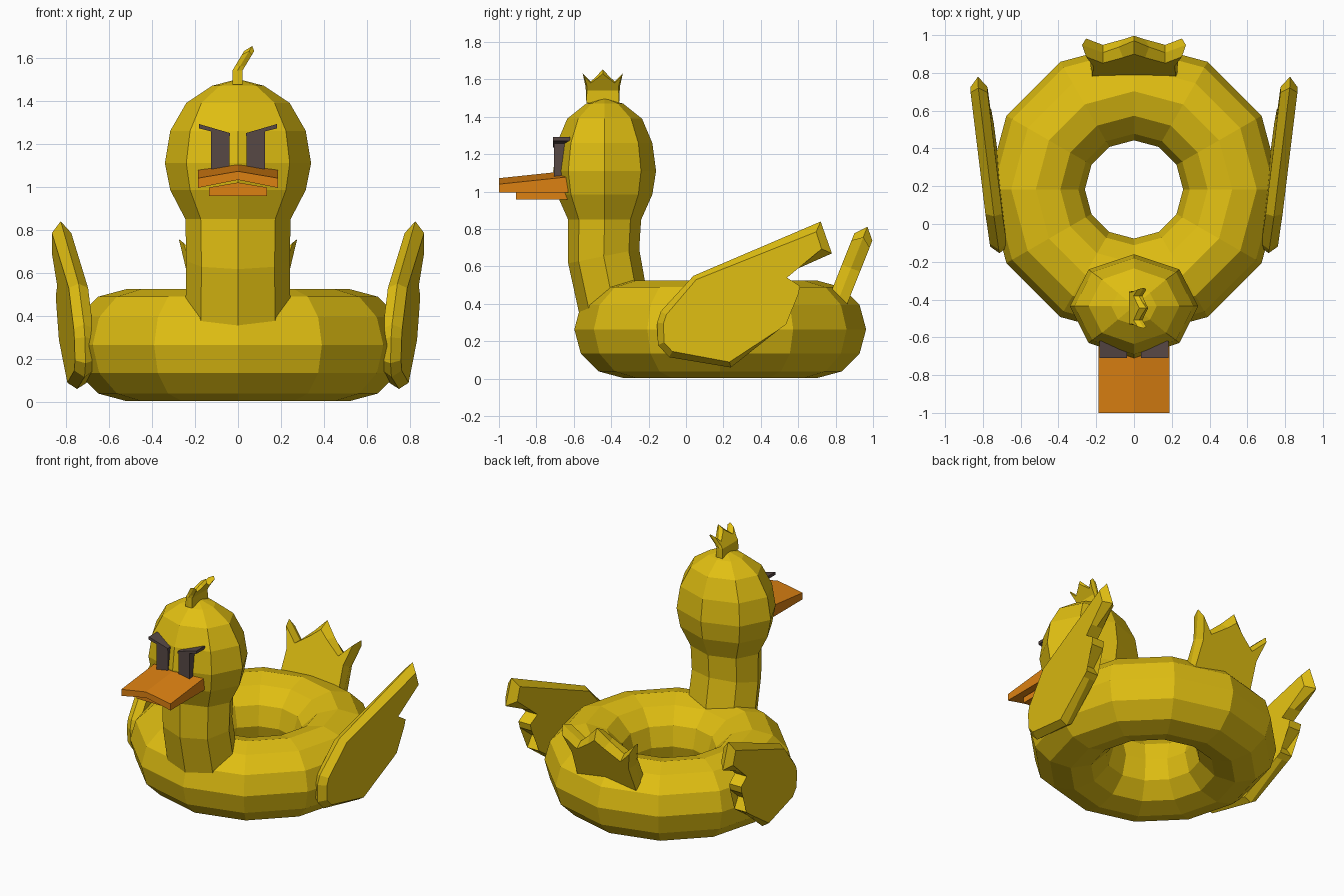
import bpy
import bmesh
from math import sin, cos, pi
from mathutils import Vector

cube = bpy.data.objects.get("Cube")
if cube:
    bpy.data.objects.remove(cube, do_unlink=True)


def material(name, rgb):
    m = bpy.data.materials.new(name)
    m.use_nodes = True
    m.diffuse_color = (*rgb, 1)
    m.node_tree.nodes["Principled BSDF"].inputs["Base Color"].default_value = (*rgb, 1)
    return m


yellow = material("yellow", (0.75, 0.52, 0.006))
orange = material("orange", (0.72, 0.22, 0.006))
charcoal = material("charcoal", (0.095, 0.065, 0.06))


def finish(bm, name, mat):
    bmesh.ops.recalc_face_normals(bm, faces=bm.faces)
    mesh = bpy.data.meshes.new(name)
    bm.to_mesh(mesh)
    bm.free()
    mesh.materials.append(mat)
    obj = bpy.data.objects.new(name, mesh)
    bpy.context.collection.objects.link(obj)
    return obj


def skin(bm, rings):
    """Join equal rings of points with quads and cap both ends."""
    rings = [[bm.verts.new(p) for p in ring] for ring in rings]
    n = len(rings[0])
    for a, b in zip(rings, rings[1:]):
        for i in range(n):
            j = (i + 1) % n
            bm.faces.new((a[i], a[j], b[j], b[i]))
    bm.faces.new(rings[0])
    bm.faces.new(rings[-1])


def plate(name, outline, half, place, mat=yellow, bend=None):
    """Thick plate from (u, v, rim) points given anticlockwise; rim is the chamfer width."""
    pts = [Vector(p[:2]) for p in outline]
    inner = []
    for i, p in enumerate(pts):
        before = (p - pts[i - 1]).normalized()
        after = (pts[(i + 1) % len(pts)] - p).normalized()
        side = before + after
        normal = Vector((-side.y, side.x)).normalized()
        inner.append(p + normal * outline[i][2])
    bm = bmesh.new()
    skin(bm, [[(p.x, p.y, w) for p in ring]
              for ring, w in ((inner, -half), (pts, 0), (inner, half))])
    caps = [f for f in bm.faces if len(f.verts) > 4]
    bmesh.ops.triangulate(bm, faces=caps)
    if bend is not None:
        bmesh.ops.bisect_plane(bm, geom=bm.verts[:] + bm.edges[:] + bm.faces[:],
                               plane_co=(0, bend, 0), plane_no=(0, 1, 0))
    for v in bm.verts:
        v.co = place(*v.co)
    return finish(bm, name, mat)


def extrude_y(name, profile, y0, y1, mat, rise=None):
    """Prism from an (x, z) profile; rise lifts chosen points at the far end."""
    rise = rise or [0] * len(profile)
    bm = bmesh.new()
    skin(bm, [[(x, y0, z) for x, z in profile],
              [(x, y1, z + r) for (x, z), r in zip(profile, rise)]])
    return finish(bm, name, mat)


# Inflatable ring
bpy.ops.mesh.primitive_torus_add(major_segments=12, minor_segments=12,
                                 major_radius=0.52, minor_radius=0.26,
                                 location=(0, 0.183, 0.264))
ring = bpy.context.object
ring.name = ring.data.name = "swim_ring"
ring.data.materials.append(yellow)
for poly in ring.data.polygons:
    poly.use_smooth = False

# Neck and head: eight-sided rings of (centre y, z, x radius, y radius, tilt)
levels = [(-0.385, 0.38, 0.245, 0.18, 0.33),
          (-0.44, 0.655, 0.24, 0.19, 0.2),
          (-0.435, 0.85, 0.245, 0.195, 0),
          (-0.435, 0.985, 0.315, 0.255, 0),
          (-0.435, 1.11, 0.34, 0.275, 0),
          (-0.435, 1.26, 0.315, 0.255, 0),
          (-0.435, 1.39, 0.24, 0.2, 0),
          (-0.435, 1.47, 0.12, 0.1, 0),
          (-0.435, 1.5, 0.002, 0.002, 0)]
bm = bmesh.new()
skin(bm, [[(rx * cos(k * pi / 4), cy + ry * sin(k * pi / 4), z + tilt * ry * sin(k * pi / 4))
           for k in range(8)] for cy, z, rx, ry, tilt in levels])
finish(bm, "neck_and_head", yellow)

# Tail and head tuft share one three-pointed shape
crown = [(-0.225, 0, 0), (0.225, 0, 0), (0.235, 0.22, 0.02), (0.275, 0.4, 0.045),
         (0.165, 0.29, 0.02), (0.08, 0.37, 0.03), (0, 0.46, 0.06), (-0.08, 0.37, 0.03),
         (-0.165, 0.29, 0.02), (-0.275, 0.4, 0.045), (-0.235, 0.22, 0.02)]


def place_tail(u, v, w):
    return Vector((u, 0.8 + 0.37 * v + 0.93 * w, 0.385 + 0.93 * v - 0.37 * w))


def place_tuft(u, v, w):
    s = 0.39
    lean = 0.6 * max(0, v - 0.17)
    return Vector((s * (w + lean) - 0.002, -0.445 + s * u, 1.475 + s * v))


plate("tail", crown, 0.052, place_tail)
plate("head_tuft", crown, 0.06, place_tuft, bend=0.17)

# Wings: feathered at the trailing edge, chamfered elsewhere
wing = [(-0.15, 0.18, 0.035), (-0.09, 0.115, 0.035), (0.24, 0.06, 0.03), (0.5, 0.265, 0),
        (0.535, 0.29, 0), (0.49, 0.36, 0), (0.6, 0.45, 0), (0.61, 0.495, 0),
        (0.54, 0.54, 0), (0.6, 0.59, 0), (0.78, 0.67, 0.06), (0.72, 0.84, 0.06),
        (0.04, 0.55, 0.025), (-0.135, 0.36, 0.035), (-0.155, 0.3, 0.035)]
for side, label in ((1, "left"), (-1, "right")):
    plate(label + "_wing", wing, 0.045,
          lambda u, v, w: Vector((side * (0.72 + 0.11 * u + 0.03 * v + w), u, v)))

# Bill
extrude_y("upper_bill", [(-0.187, 0.995), (0, 1.032), (0.187, 0.995),
                         (0.187, 1.04), (0, 1.072), (-0.187, 1.04)],
          -1.0, -0.6, orange, [0, 0, 0, 0.042, 0.042, 0.042])
extrude_y("lower_bill", [(-0.135, 0.957), (0.135, 0.957), (0.135, 0.997),
                         (0, 1.02), (-0.135, 0.997)], -0.91, -0.6, orange)

# Eyes and slanted brows
for side, label in ((1, "left"), (-1, "right")):
    extrude_y(label + "_eye", [(side * x, z) for x, z in
                               ((0.04, 1.07), (0.125, 1.07), (0.125, 1.265), (0.04, 1.24))],
              -0.705, -0.62, charcoal)
    extrude_y(label + "_brow", [(side * x, z) for x, z in
                                ((0.038, 1.235), (0.182, 1.272), (0.182, 1.292), (0.038, 1.25))],
              -0.71, -0.62, charcoal)
